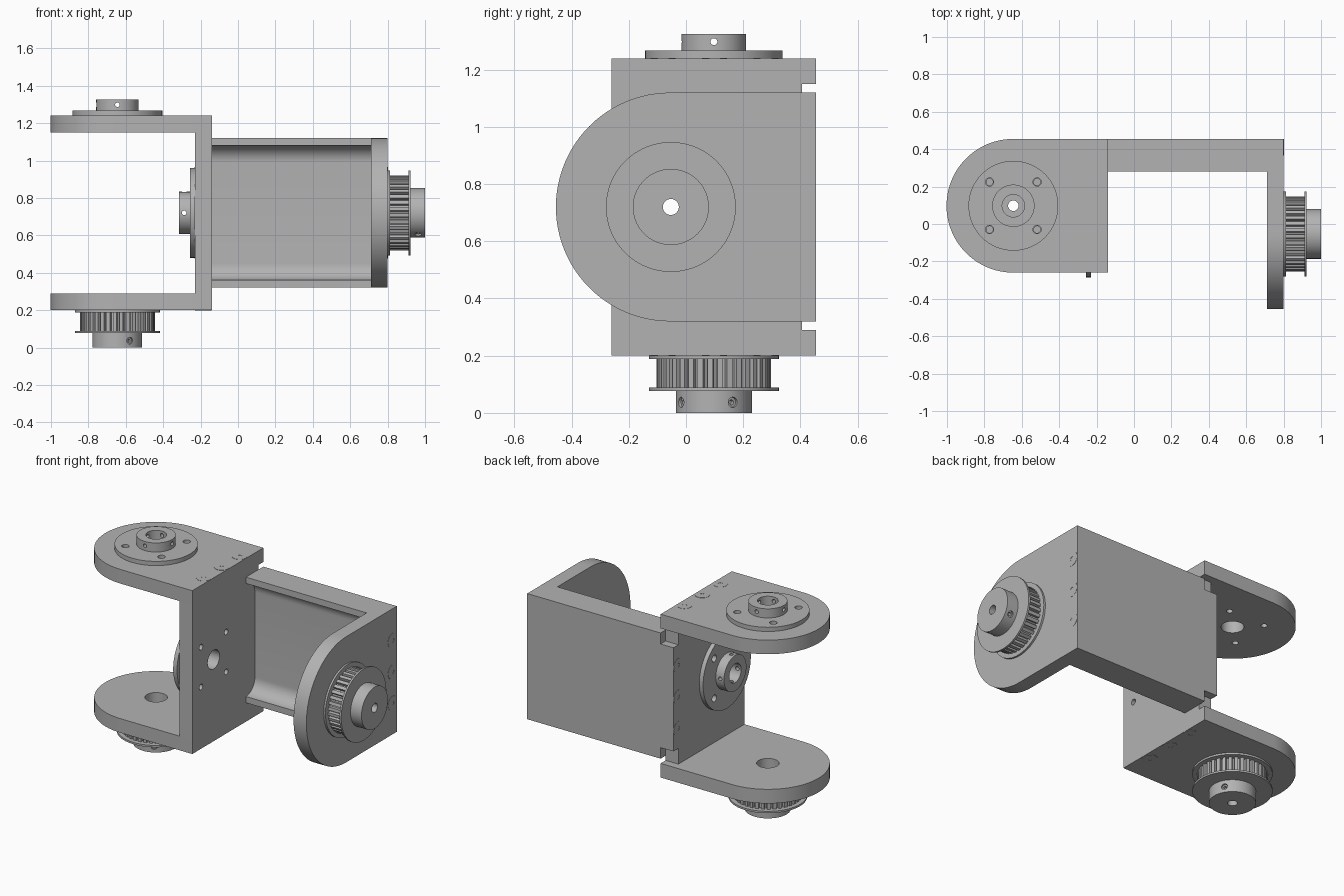
import bpy, bmesh
from math import sin, cos, pi, radians
from mathutils import Matrix, Vector

cube = bpy.data.objects.get("Cube")
if cube:
    bpy.data.objects.remove(cube, do_unlink=True)

grey = bpy.data.materials.new("machined_grey")
GREY = (0.45, 0.45, 0.45, 1)
grey.use_nodes = True
grey.diffuse_color = GREY
for node in grey.node_tree.nodes:
    if node.type == 'BSDF_PRINCIPLED':
        node.inputs["Base Color"].default_value = GREY
        node.inputs["Roughness"].default_value = 0.6

parts = []


def T(x, y, z):
    return Matrix.Translation((x, y, z))


def arc(cx, cy, r, a0, a1, n):
    return [(cx + r * cos(radians(a0 + (a1 - a0) * i / n)),
             cy + r * sin(radians(a0 + (a1 - a0) * i / n))) for i in range(n + 1)]


def circle(r, n=64):
    return arc(0, 0, r, 0, 360, n)[:-1]


def prism(name, outline, low, high, frame, keep=True):
    """Extrude a flat outline along the local z axis of a frame."""
    bm = bmesh.new()
    face = bm.faces.new([bm.verts.new((x, y, low)) for x, y in outline])
    new = bmesh.ops.extrude_face_region(bm, geom=[face])["geom"]
    bmesh.ops.translate(bm, vec=(0, 0, high - low),
                        verts=[v for v in new if isinstance(v, bmesh.types.BMVert)])
    bmesh.ops.recalc_face_normals(bm, faces=bm.faces)
    bm.transform(frame)
    mesh = bpy.data.meshes.new(name)
    bm.to_mesh(mesh)
    bm.free()
    mesh.materials.append(grey)
    obj = bpy.data.objects.new(name, mesh)
    bpy.context.collection.objects.link(obj)
    if keep:
        parts.append(obj)
    return obj


def drill(obj, holes):
    """Cut round holes given as (frame, radius, low, high)."""
    cutters = []
    for frame, r, low, high in holes:
        cutter = prism("hole_cutter", circle(r, 32), low, high, frame, keep=False)
        cutter.hide_render = True
        mod = obj.modifiers.new("hole", 'BOOLEAN')
        mod.object, mod.operation, mod.solver = cutter, 'DIFFERENCE', 'EXACT'
        cutters.append(cutter)
    graph = bpy.context.evaluated_depsgraph_get()
    mesh = bpy.data.meshes.new_from_object(obj.evaluated_get(graph))
    obj.modifiers.clear()
    obj.data = mesh
    for cutter in cutters:
        bpy.data.objects.remove(cutter, do_unlink=True)


def bolt_holes(frame, r, low, high):
    return [(frame @ T(x, y, 0), r, low, high)
            for x in (-0.127, 0.127) for y in (-0.127, 0.127)]


def arm(name, r, reach, low, high, frame, holes=()):
    """Plate with one round end, drilled at the centre of the round."""
    outline = [(reach, -r), (reach, r)] + arc(0, 0, r, 90, 270, 48)
    plate = prism(name, outline, low, high, frame)
    drill(plate, [(frame, 0.065, low - 0.1, high + 0.1), *holes])


def radial(frame, angle, z):
    """Frame whose z axis points outward from the joint axis."""
    return frame @ T(0, 0, z) @ Matrix.Rotation(radians(angle), 4, 'Z') @ Matrix.Rotation(pi / 2, 4, 'Y')


def shaft_flange(name, frame):
    disc = prism(name + "_disc", circle(0.24, 96), 0, 0.027, frame)
    drill(disc, [(frame, 0.06, -1, 1)] + bolt_holes(frame, 0.022, -1, 1))
    hub = prism(name + "_hub", circle(0.113), 0.027, 0.085, frame)
    drill(hub, [(frame, 0.06, -1, 1)] +
          [(radial(frame, a, 0.058), 0.012, -0.2, 0.2) for a in (0, 90)])


def belt_pulley(name, frame, teeth=36):
    step = 2 * pi / teeth
    outline = []
    for i in range(teeth):
        for r, t in ((0.182, 0.0), (0.2, 0.1), (0.2, 0.65), (0.182, 0.75)):
            outline.append((r * cos((i + t) * step), r * sin((i + t) * step)))
    bore = [(frame, 0.028, -1, 1)]
    drill(prism(name + "_teeth", outline, 0.01, 0.113, frame), bore)
    for label, low in (("inner", 0), ("outer", 0.111)):
        rim = prism(f"{name}_{label}_rim", circle(0.227, 96), low, low + 0.012, frame)
        drill(rim, bore)
    hub = prism(name + "_hub", circle(0.133), 0.123, 0.2, frame)
    screws = [radial(frame, a, 0.163) for a in (60, -30)]
    drill(hub, bore + [(s, 0.018, 0.1, 0.2) for s in screws])
    for s in screws:
        grub = prism(name + "_grub_screw", circle(0.0175, 24), 0.095, 0.122, s)
        drill(grub, [(s, 0.009, 0.105, 0.2)])


def screw_row(name, frames):
    for f in frames:
        head = prism(name, circle(0.044, 40), -0.02, 0.0015, f)
        drill(head, [(f, 0.014, -0.015, 0.1)])


# Frames: local x, y, z become world y, z, x
side = Matrix(((0, 0, 1, 0), (1, 0, 0, 0), (0, 1, 0, 0), (0, 0, 0, 1)))
flip = Matrix.Rotation(pi, 4, 'X')
to_left = Matrix.Rotation(pi / 2, 4, 'Y')
to_right = Matrix.Rotation(-pi / 2, 4, 'Y')
yaw = T(-0.645, 0.0975, 0)
roll = T(0, -0.045, 0.72)

# Fork bracket: two arms joined by a web
arm("fork_top_arm", 0.3575, 0.505, 1.15, 1.24, yaw, bolt_holes(yaw, 0.018, 1, 1.4))
arm("fork_bottom_arm", 0.3575, 0.505, 0.2, 0.29, yaw)
web = prism("fork_web", [(-0.26, 0.29), (0.405, 0.29), (0.405, 0.39), (0.455, 0.39),
                         (0.455, 1.05), (0.405, 1.05), (0.405, 1.15), (-0.26, 1.15)],
            -0.23, -0.14, side)
roll_axis = roll @ to_left
drill(web, [(roll_axis, 0.06, -0.4, 0)] + bolt_holes(roll_axis, 0.018, -0.4, 0))

# Channel-shaped back wall and its rounded end plate
profile = [(0.28, 0.32), (0.455, 0.32), (0.455, 1.12), (0.28, 1.12)]
profile += arc(0.28, 0.99, 0.09, 90, 0, 12) + arc(0.28, 0.45, 0.09, 0, -90, 12)
prism("back_wall", profile, -0.14, 0.71, side)
arm("end_plate", 0.4, 0.51, 0.71, 0.8, T(0, -0.055, 0.72) @ side)

# Shaft flanges and belt pulleys on both joints
shaft_flange("top_flange", yaw @ T(0, 0, 1.24))
shaft_flange("web_flange", T(-0.23, 0, 0) @ roll @ to_right)
belt_pulley("bottom_pulley", yaw @ T(0, 0, 0.2) @ flip)
belt_pulley("end_pulley", T(0.8, -0.053, 0.72) @ to_left)

# Flush screw heads
rows = (0.28, 0.1, -0.08)
heights = (0.52, 0.72, 0.92)
screw_row("top_arm_screw", [T(-0.185, y, 1.24) for y in rows])
screw_row("bottom_arm_screw", [T(-0.185, y, 0.2) @ flip for y in rows])
screw_row("end_plate_screw", [T(0.8, 0.41, z) @ to_left for z in heights])
screw_row("web_screw", [T(-0.23, 0.41, z) @ to_right for z in heights])

# Smooth the round walls, keep the edges crisp
bpy.ops.object.select_all(action='DESELECT')
for obj in parts:
    obj.select_set(True)
bpy.context.view_layer.objects.active = parts[0]
bpy.ops.object.shade_smooth_by_angle(angle=radians(25))
